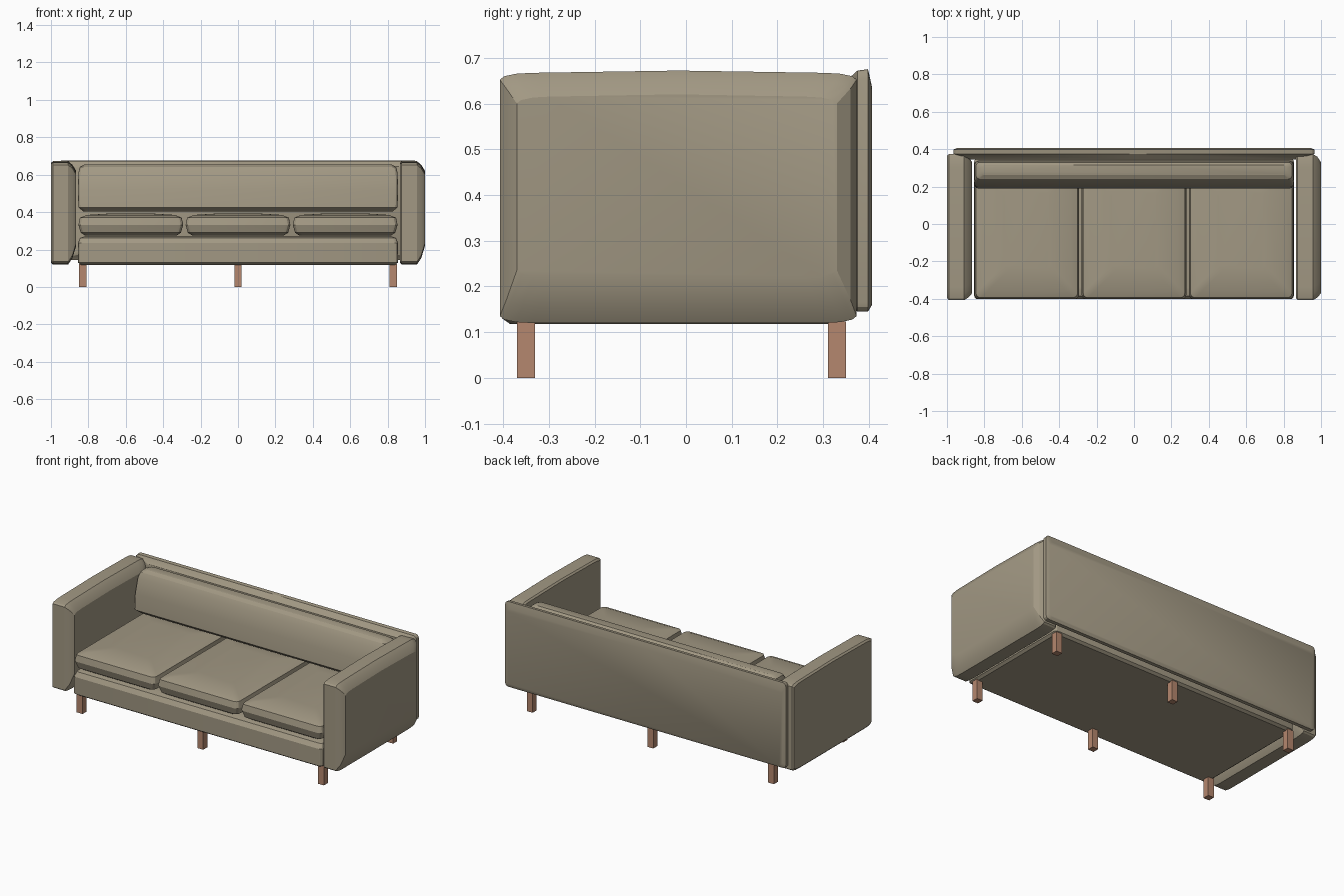
import bpy, bmesh, math

if "Cube" in bpy.data.objects:
    bpy.data.objects.remove(bpy.data.objects["Cube"])


def material(name, rgb):
    m = bpy.data.materials.new(name)
    m.diffuse_color = (*rgb, 1)
    m.use_nodes = True
    m.node_tree.nodes["Principled BSDF"].inputs["Base Color"].default_value = m.diffuse_color
    return m


FABRIC = material("taupe fabric", (0.36, 0.315, 0.228))
WOOD = material("warm wood", (0.46, 0.245, 0.158))


def rounded_ring(u0, u1, v0, v1, ru, rv, crown=0.0, steps=3):
    """Rectangle outline with elliptical corners and an optional crowned top edge."""
    pts = []
    corners = ((u1 - ru, v0 + rv, -90), (u1 - ru, v1 - rv, 0),
               (u0 + ru, v1 - rv, 90), (u0 + ru, v0 + rv, 180))
    for i, (cu, cv, start) in enumerate(corners):
        for s in range(steps + 1):
            a = math.radians(start + 90 * s / steps)
            pts.append((cu + ru * math.cos(a), cv + rv * math.sin(a)))
        if i == 1:
            pts.append(((u0 + u1) / 2, v1 + crown))
    return pts


def loft(name, axis, rings, mat, ru=0.02, rv=0.02, crown=0.0):
    """Skin rounded rectangles (position, u0, u1, v0, v1) stacked along an axis."""
    bm = bmesh.new()
    loops = []
    for p, u0, u1, v0, v1 in rings:
        pts = rounded_ring(u0, u1, v0, v1, ru, rv, crown)
        place = {"x": lambda u, v: (p, u, v),
                 "y": lambda u, v: (u, p, v),
                 "z": lambda u, v: (u, v, p)}[axis]
        loops.append([bm.verts.new(place(u, v)) for u, v in pts])
    n = len(loops[0])
    for a, b in zip(loops, loops[1:]):
        for i in range(n):
            j = (i + 1) % n
            bm.faces.new((a[i], a[j], b[j], b[i]))
    bm.faces.new(loops[0])
    bm.faces.new(loops[-1])
    bmesh.ops.recalc_face_normals(bm, faces=bm.faces)
    mesh = bpy.data.meshes.new(name)
    bm.to_mesh(mesh)
    bm.free()
    mesh.materials.append(mat)
    ob = bpy.data.objects.new(name, mesh)
    bpy.context.collection.objects.link(ob)
    bpy.ops.object.select_all(action="DESELECT")
    ob.select_set(True)
    bpy.context.view_layer.objects.active = ob
    bpy.ops.object.shade_smooth_by_angle(angle=math.radians(25))
    return ob


# Arms: the same upholstered slab at both ends, softer on its +x side
for side, x in (("left", -1.0), ("right", 0.865)):
    loft(side + "_arm", "x", [
        (x, -0.395, 0.365, 0.13, 0.658),
        (x + 0.01, -0.407, 0.373, 0.12, 0.667),
        (x + 0.092, -0.407, 0.373, 0.12, 0.667),
        (x + 0.115, -0.393, 0.36, 0.155, 0.648),
        (x + 0.135, -0.37, 0.33, 0.22, 0.615),
    ], FABRIC, ru=0.07, rv=0.015, crown=0.005)

# Back panel spanning behind both arms
loft("back_panel", "y", [
    (0.345, -0.875, 0.875, 0.17, 0.645),
    (0.375, -0.965, 0.965, 0.145, 0.672),
    (0.398, -0.965, 0.965, 0.145, 0.675),
    (0.407, -0.945, 0.945, 0.16, 0.635),
], FABRIC)

# Seat base
loft("seat_base", "z", [
    (0.118, -0.84, 0.84, -0.385, 0.335),
    (0.13, -0.855, 0.855, -0.402, 0.35),
    (0.235, -0.855, 0.855, -0.402, 0.35),
    (0.262, -0.845, 0.845, -0.385, 0.34),
    (0.272, -0.815, 0.815, -0.35, 0.32),
], FABRIC)

# Three seat cushions
for i, name in enumerate(("left", "middle", "right")):
    c = (i - 1) * 0.573
    loft(name + "_seat_cushion", "z", [
        (z, c - 0.28 + d, c + 0.28 - d, -0.402 + d, 0.335 - d)
        for z, d in ((0.275, 0.035), (0.29, 0.012), (0.332, 0.0), (0.37, 0.008),
                     (0.385, 0.045), (0.392, 0.16))
    ], FABRIC, ru=0.025, rv=0.025)

# Long back cushion, leaning slightly backwards
loft("back_cushion", "z", [
    (0.402, -0.825, 0.825, 0.215, 0.315),
    (0.425, -0.853, 0.853, 0.19, 0.33),
    (0.52, -0.856, 0.856, 0.2, 0.335),
    (0.61, -0.853, 0.853, 0.222, 0.335),
    (0.642, -0.845, 0.845, 0.24, 0.33),
    (0.655, -0.82, 0.82, 0.262, 0.315),
], FABRIC)

# Six square legs
for row, y in (("front", -0.35), ("back", 0.33)):
    for pos, x in (("left", -0.83), ("middle", 0.0), ("right", 0.83)):
        bpy.ops.mesh.primitive_cube_add(size=1, location=(x, y, 0.0615))
        leg = bpy.context.object
        leg.name = f"{row}_{pos}_leg"
        leg.scale = (0.04, 0.04, 0.123)
        leg.data.materials.append(WOOD)
